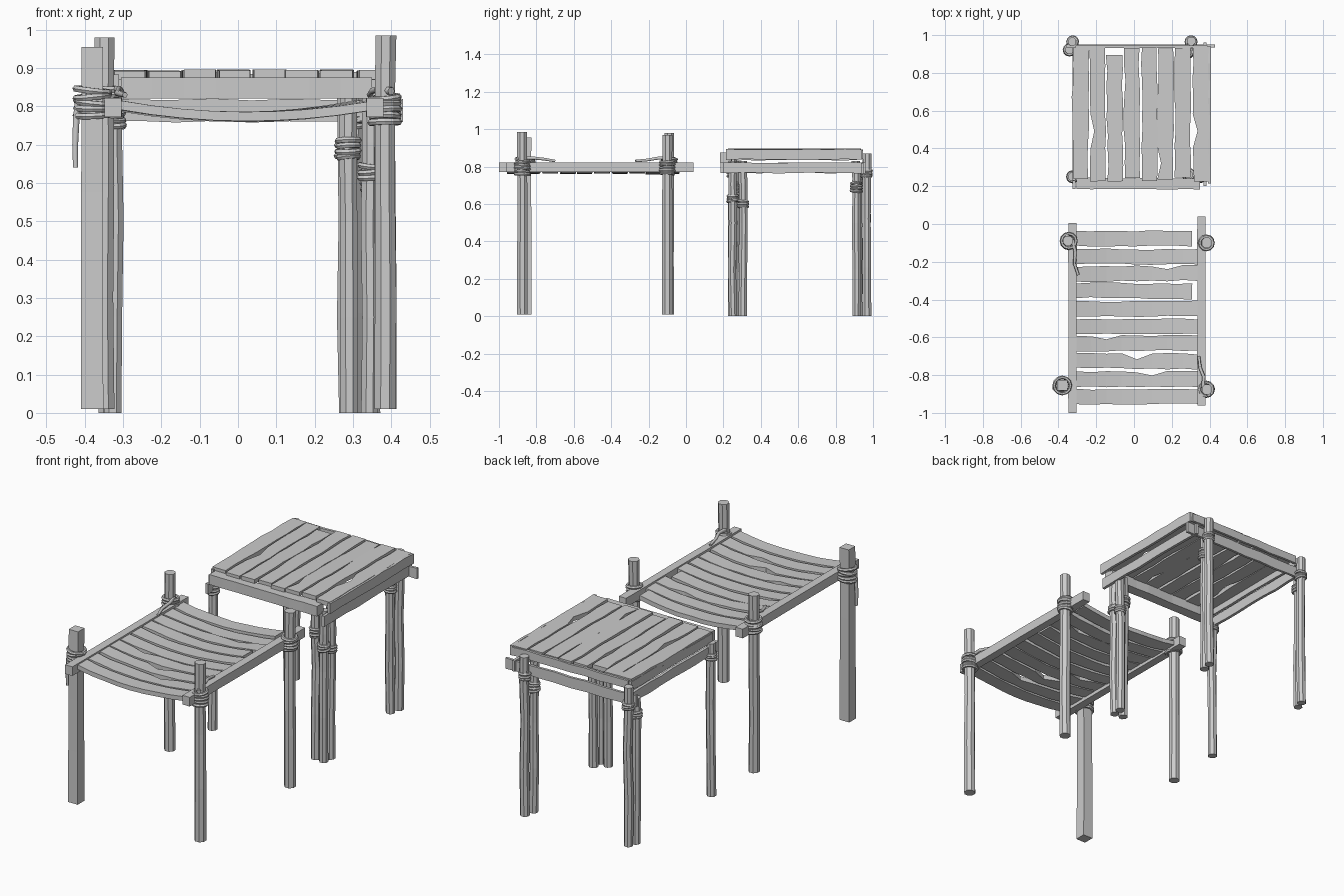
import bpy, bmesh, math, random
from mathutils import Vector, Matrix

if "Cube" in bpy.data.objects:
    bpy.data.objects.remove(bpy.data.objects["Cube"])

random.seed(7)
J = lambda a: random.uniform(-a, a)


def finish(bm, name):
    bmesh.ops.recalc_face_normals(bm, faces=bm.faces)
    me = bpy.data.meshes.new(name)
    bm.to_mesh(me)
    bm.free()
    ob = bpy.data.objects.new(name, me)
    bpy.context.collection.objects.link(ob)
    return ob


def loft(name, rings):
    """Skin a list of equal-length point rings and cap both ends."""
    bm = bmesh.new()
    vs = [[bm.verts.new(p) for p in r] for r in rings]
    n = len(vs[0])
    for a, b in zip(vs, vs[1:]):
        for i in range(n):
            bm.faces.new((a[i], a[(i + 1) % n], b[(i + 1) % n], b[i]))
    bm.faces.new(vs[0])
    bm.faces.new(vs[-1])
    return finish(bm, name)


def plank(name, p0, p1, w, t, wob=0.004, sag=0.0, notch=None, upright=False, steps=8):
    """Rough board from p0 to p1; w across, t thick, optional splinter notch (step, depth)."""
    p0, p1 = Vector(p0), Vector(p1)
    side = Vector((0, 0, 1)).cross((p1 - p0).normalized())
    up = Vector((0, 0, 1))
    if upright:
        side, up = up, side
    rings = []
    for i in range(steps + 1):
        f = i / steps
        c = p0.lerp(p1, f) - Vector((0, 0, sag * 4 * f * (1 - f)))
        a, b = -w / 2 + J(wob), w / 2 + J(wob)
        if notch and i == notch[0]:
            b -= notch[1]
        rings.append([c + side * a - up * t / 2, c + side * b - up * t / 2,
                      c + side * b + up * t / 2, c + side * a + up * t / 2])
    return loft(name, rings)


def pole(name, x, y, z0, z1, r, n=8, bend=0.002):
    """Hewn post with n sides."""
    rings = []
    off = math.pi / n
    for f in (0, 0.3, 0.6, 0.85, 1):
        cx, cy, rr = x + J(bend), y + J(bend), r * (1 + J(0.05))
        rings.append([(cx + rr * math.cos(off + 2 * math.pi * k / n),
                       cy + rr * math.sin(off + 2 * math.pi * k / n),
                       z0 + (z1 - z0) * f) for k in range(n)])
    return loft(name, rings)


def rope(name, x, y, z, r, turns, cord=0.009, tilt=0.12):
    """Stack of slightly tilted low-poly rope loops."""
    n, m = 12, 6
    bm = bmesh.new()
    for t in range(turns):
        M = (Matrix.Translation((x, y, z + (t - (turns - 1) / 2) * cord * 1.75))
             @ Matrix.Rotation(J(tilt), 4, 'X') @ Matrix.Rotation(J(tilt), 4, 'Y'))
        R = r * (1 + J(0.06))
        g = [[bm.verts.new(M @ Vector(((R + cord * math.cos(b)) * math.cos(a),
                                       (R + cord * math.cos(b)) * math.sin(a),
                                       cord * math.sin(b))))
              for b in (2 * math.pi * j / m for j in range(m))]
             for a in (2 * math.pi * i / n for i in range(n))]
        for i in range(n):
            for j in range(m):
                k, l = (i + 1) % n, (j + 1) % m
                bm.faces.new((g[i][j], g[k][j], g[k][l], g[i][l]))
    return finish(bm, name)


def tail(name, pts, r=0.011):
    """Loose rope end following a few points."""
    cu = bpy.data.curves.new(name, 'CURVE')
    cu.dimensions = '3D'
    cu.bevel_depth, cu.bevel_resolution, cu.use_fill_caps = r, 1, True
    s = cu.splines.new('POLY')
    s.points.add(len(pts) - 1)
    for i, p in enumerate(pts):
        s.points[i].co = (*p, 1)
        s.points[i].radius = 1 - 0.4 * i / len(pts)
    ob = bpy.data.objects.new(name, cu)
    bpy.context.collection.objects.link(ob)


# ---- Front table: posts and lashings ----
pole("front_table_square_leg", -0.38, -0.855, 0.01, 0.955, 0.041, n=4)
for nm, x, y, top in (("front_right", 0.385, -0.875, 0.985),
                      ("back_left", -0.35, -0.09, 0.98),
                      ("back_right", 0.385, -0.10, 0.97)):
    pole("front_table_leg_" + nm, x, y, 0.01, top, 0.029)
for x, y, z, r in ((-0.38, -0.855, 0.81, 0.042), (0.383, -0.875, 0.79, 0.036),
                   (-0.345, -0.09, 0.81, 0.038), (0.383, -0.10, 0.795, 0.034)):
    rope("front_table_lashing", x, y, z, r, 5)
tail("hanging_rope_end", [(-0.415, -0.87, 0.82), (-0.422, -0.87, 0.77), (-0.425, -0.87, 0.70), (-0.424, -0.87, 0.64)])
tail("loose_rope_back", [(-0.36, -0.06, 0.84), (-0.325, -0.09, 0.845), (-0.31, -0.15, 0.845), (-0.315, -0.21, 0.835), (-0.295, -0.27, 0.83)])
tail("loose_rope_front", [(0.40, -0.91, 0.84), (0.365, -0.86, 0.845), (0.37, -0.81, 0.845), (0.35, -0.76, 0.84), (0.343, -0.70, 0.83)])

# ---- Front table: side beams and sagging deck ----
plank("front_table_beam_left", (-0.326, -1.0, 0.797), (-0.326, 0.005, 0.797), 0.044, 0.05, 0.001)
plank("front_table_beam_right", (0.357, -0.96, 0.797), (0.357, 0.04, 0.797), 0.044, 0.05, 0.001)
notches = {2: (6, 0.015), 6: (2, 0.02), 7: (4, 0.03), 8: (5, 0.02)}
for i in range(10):
    y = -0.078 - i * 0.0925
    x1 = 0.308 if i in (0, 3) else 0.338
    plank("front_deck_plank", (-0.307, y + J(0.005), 0.801 + J(0.003)), (x1, y + J(0.005), 0.801 + J(0.003)),
          0.079, 0.024, 0.004, 0.028, notches.get(i))

# ---- Back table: bundled legs with ropes (x, y, top, rope height) ----
for x, y, top, zr in ((-0.325, 0.25, 0.84, 0.765), (-0.325, 0.965, 0.87, 0.765),
                      (-0.342, 0.922, 0.80, 0.71), (0.302, 0.965, 0.87, 0.762),
                      (0.285, 0.91, 0.83, 0.69), (0.345, 0.25, 0.83, 0.63),
                      (0.350, 0.305, 0.83, 0.60), (0.288, 0.262, 0.83, 0.69)):
    pole("back_table_leg", x, y, 0.0, top, 0.024, bend=0.004)
    rope("back_table_lashing", x, y, zr, 0.026, 3 if zr != 0.69 else 4, 0.008)

# ---- Back table: frame boards ----
plank("back_frame_front", (-0.305, 0.213, 0.848), (0.35, 0.213, 0.848), 0.06, 0.055, 0.003)
plank("back_frame_right_upper", (0.40, 0.215, 0.865), (0.40, 0.94, 0.865), 0.055, 0.015, 0.003, upright=True)
plank("back_frame_left_upper", (-0.318, 0.23, 0.86), (-0.318, 0.935, 0.86), 0.05, 0.015, 0.003, upright=True)
plank("back_frame_left_lower", (-0.318, 0.185, 0.793), (-0.318, 0.97, 0.793), 0.055, 0.016, 0.003, upright=True)
plank("back_frame_right_lower", (0.375, 0.20, 0.793), (0.375, 0.96, 0.793), 0.055, 0.016, 0.003, upright=True)
plank("back_frame_back_lower", (-0.36, 0.942, 0.79), (0.43, 0.942, 0.79), 0.058, 0.014, 0.004, upright=True)
plank("back_frame_back_upper", (-0.31, 0.938, 0.865), (0.39, 0.938, 0.865), 0.045, 0.014, 0.003, upright=True)

# ---- Back table: deck planks running front to back ----
notches = {0: (5, -0.01), 1: (3, 0.025), 3: (6, 0.012), 5: (1, 0.02), 7: (3, 0.02)}
for i in range(8):
    x = -0.283 + i * 0.0905
    y1 = 0.895 if i == 2 else 0.935 + J(0.006)
    plank("back_deck_plank", (x + J(0.005), 0.235 + J(0.012), 0.882 + J(0.003)),
          (x + J(0.005), y1, 0.882 + J(0.003)), 0.082, 0.024, 0.004, 0, notches.get(i))
